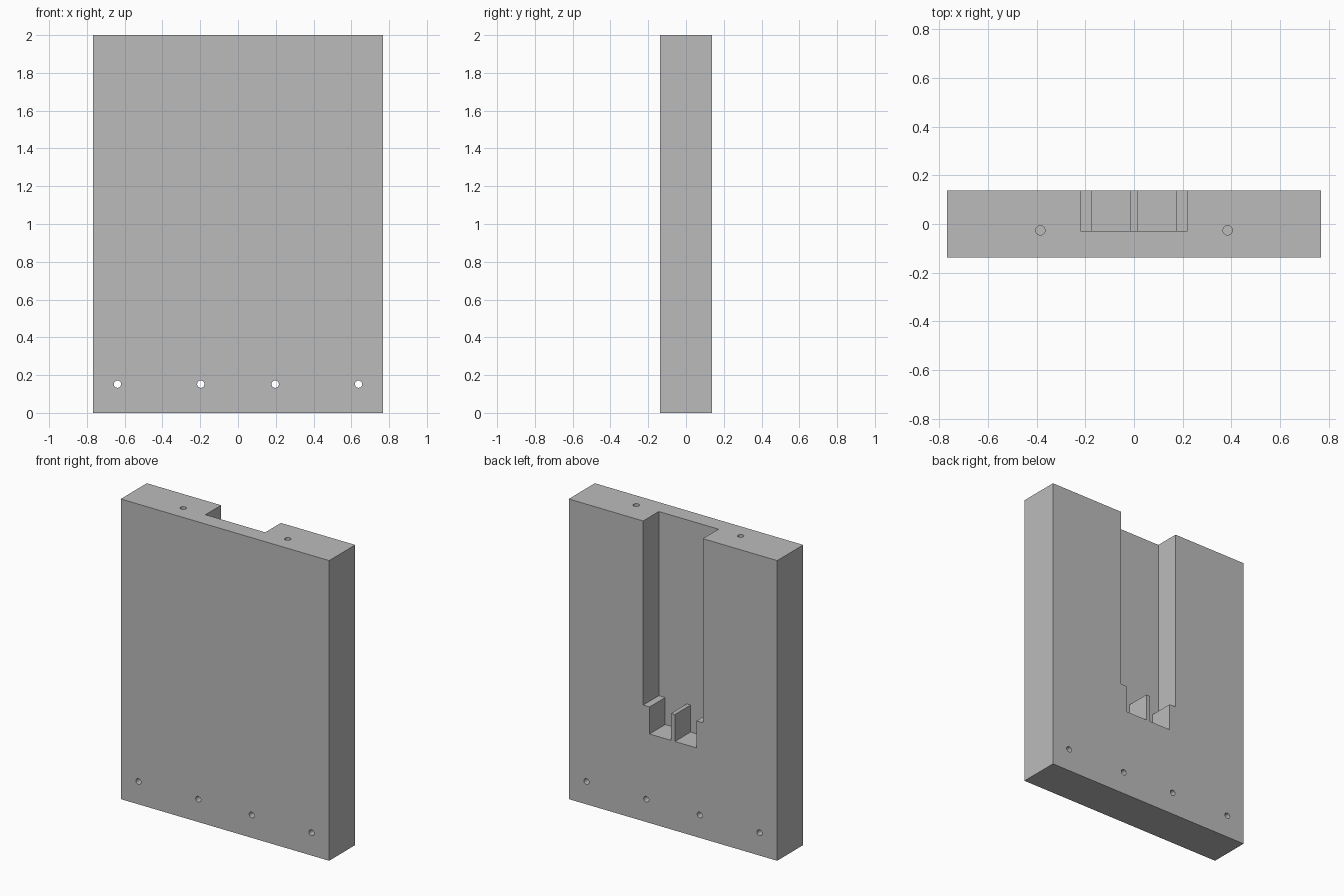
import bpy
import bmesh
import math

WIDTH, DEPTH, HEIGHT = 1.536, 0.274, 2.0
BACK = DEPTH / 2
SLOT_FRONT = -0.028
HOLE_RADIUS = 0.0192

cube = bpy.data.objects.get("Cube")
if cube:
    bpy.data.objects.remove(cube, do_unlink=True)

grey = bpy.data.materials.new("plain grey")
grey.use_nodes = True
colour = (0.5, 0.5, 0.5, 1)
grey.diffuse_color = colour
grey.node_tree.nodes["Principled BSDF"].inputs["Base Color"].default_value = colour


def add_object(name, bm):
    bmesh.ops.recalc_face_normals(bm, faces=bm.faces)
    mesh = bpy.data.meshes.new(name)
    bm.to_mesh(mesh)
    bm.free()
    mesh.materials.append(grey)
    obj = bpy.data.objects.new(name, mesh)
    bpy.context.collection.objects.link(obj)
    return obj


def prism(name, profile, y0, y1):
    """Extrude an x-z outline from y0 to y1."""
    bm = bmesh.new()
    face = bm.faces.new([bm.verts.new((x, y0, z)) for x, z in profile])
    moved = bmesh.ops.extrude_face_region(bm, geom=[face])["geom"]
    verts = [v for v in moved if isinstance(v, bmesh.types.BMVert)]
    bmesh.ops.translate(bm, verts=verts, vec=(0, y1 - y0, 0))
    return add_object(name, bm)


def drill(name, location, length, tilt=0):
    bm = bmesh.new()
    bmesh.ops.create_cone(bm, cap_ends=True, segments=32, radius1=HOLE_RADIUS,
                          radius2=HOLE_RADIUS, depth=length)
    obj = add_object(name, bm)
    obj.location = location
    obj.rotation_euler.x = tilt
    return obj


# Solid panel
half = WIDTH / 2
panel = prism("panel", [(-half, 0), (half, 0), (half, HEIGHT), (-half, HEIGHT)],
              -BACK, BACK)

# Stepped rear slot, with a thin divider standing between two pockets
right_side = [(0.014, 0.773), (0.014, 0.593), (0.173, 0.593),
              (0.173, 0.773), (0.22, 0.773), (0.22, HEIGHT + 0.1)]
left_side = [(-x, z) for x, z in reversed(right_side)]
cutters = [prism("slot_cutter", right_side + left_side, SLOT_FRONT, BACK + 0.1)]

# Through holes along the bottom and blind holes in the top edge
for side in (-1, 1):
    for x in (0.197, 0.638):
        cutters.append(drill("bottom_hole_cutter", (side * x, 0, 0.152),
                             DEPTH + 0.2, math.pi / 2))
    cutters.append(drill("top_hole_cutter", (side * 0.385, -0.026, HEIGHT), 0.6))

bpy.context.view_layer.objects.active = panel
for cutter in cutters:
    cutter.hide_render = True
    mod = panel.modifiers.new("cut", "BOOLEAN")
    mod.operation = "DIFFERENCE"
    mod.solver = "EXACT"
    mod.object = cutter
    bpy.ops.object.modifier_apply(modifier=mod.name)
for cutter in cutters:
    bpy.data.objects.remove(cutter, do_unlink=True)

# Smooth hole walls, crisp edges
bpy.ops.object.select_all(action="DESELECT")
panel.select_set(True)
bpy.ops.object.shade_smooth_by_angle(angle=math.radians(30))
